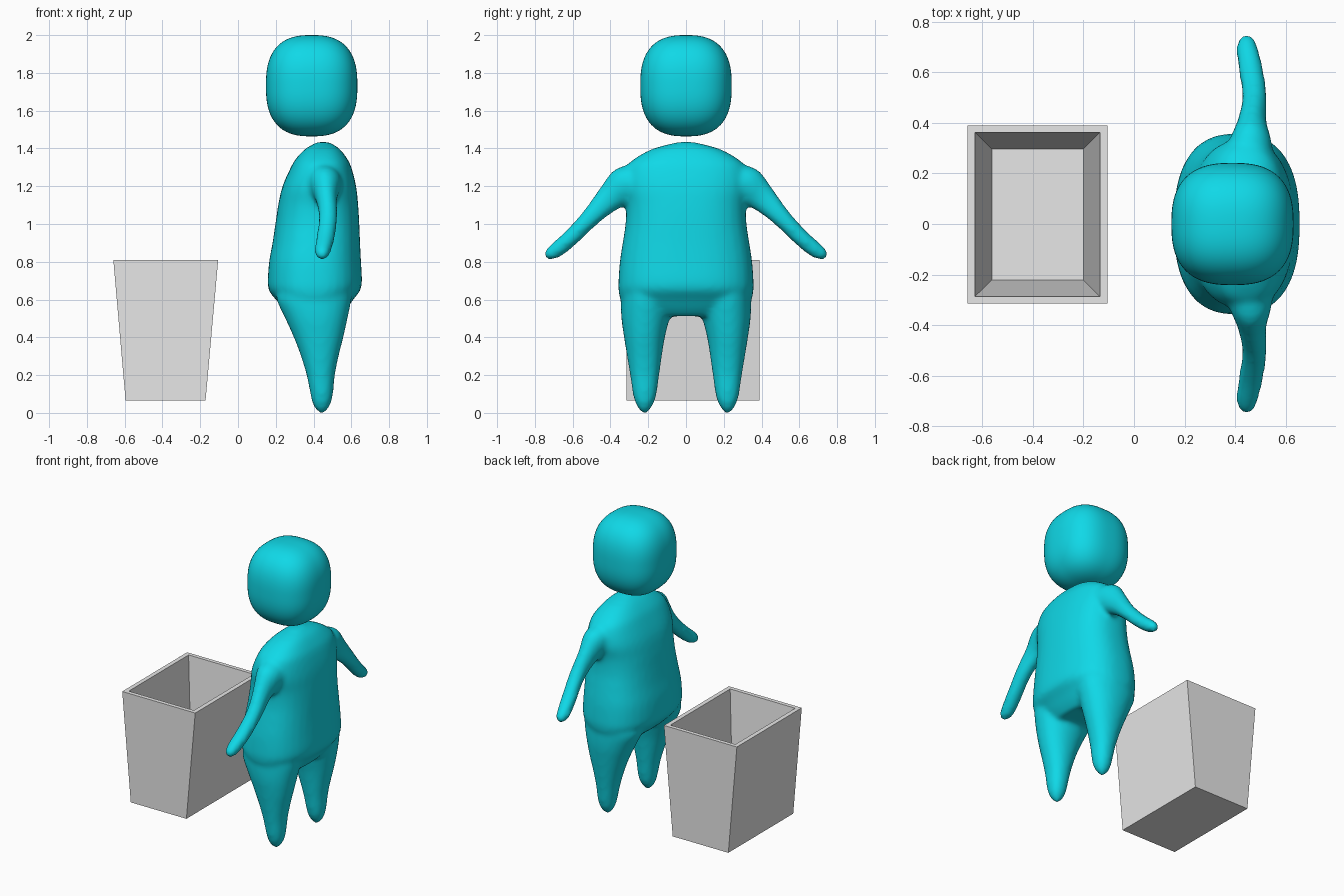
import bpy, bmesh, math
from mathutils import Vector

if "Cube" in bpy.data.objects:
    bpy.data.objects.remove(bpy.data.objects["Cube"])


def material(name, rgb):
    m = bpy.data.materials.new(name)
    m.diffuse_color = (*rgb, 1)
    m.use_nodes = True
    m.node_tree.nodes["Principled BSDF"].inputs["Base Color"].default_value = m.diffuse_color
    return m


teal = material("teal", (0.005, 0.69, 0.80))
grey = material("light grey", (0.8, 0.8, 0.8))


def finish(bm, name, mat):
    bmesh.ops.recalc_face_normals(bm, faces=bm.faces)
    me = bpy.data.meshes.new(name)
    bm.to_mesh(me)
    bm.free()
    me.materials.append(mat)
    ob = bpy.data.objects.new(name, me)
    bpy.context.collection.objects.link(ob)
    return ob


def smooth_rows(rows, steps=5):
    """Catmull-Rom interpolation through rows of ring parameters."""
    out = []
    for i in range(len(rows) - 1):
        a, b = rows[max(i - 1, 0)], rows[i]
        c, d = rows[i + 1], rows[min(i + 2, len(rows) - 1)]
        for s in range(steps):
            t = s / steps
            out.append([q + 0.5 * t * (r - p + t * (2 * p - 5 * q + 4 * r - s_ + t * (3 * (q - r) + s_ - p)))
                        for p, q, r, s_ in zip(a, b, c, d)])
    return out + [list(rows[-1])]


def loft(bm, rows, v_axis, power, n=40):
    """Rows are (x, y, z, half size along x, half size along v_axis)."""
    rings = []
    for x, y, z, ru, rv in smooth_rows(rows):
        ring = []
        for k in range(n):
            a = 2 * math.pi * k / n
            c, s = math.cos(a), math.sin(a)
            f = (abs(c) ** power + abs(s) ** power) ** (-1 / power)
            ring.append(bm.verts.new(Vector((x + ru * c * f, y, z)) + Vector(v_axis) * (rv * s * f)))
        rings.append(ring)
    for r0, r1 in zip(rings, rings[1:]):
        for k in range(n):
            j = (k + 1) % n
            bm.faces.new((r0[k], r0[j], r1[j], r1[k]))
    bm.faces.new(rings[0])
    bm.faces.new(rings[-1])


# Body: torso, arms and legs fused into one smooth skin
body = bmesh.new()
torso = [  # z, x min, x max, half width in y
    (1.434, 0.42, 0.48, 0.04), (1.40, 0.36, 0.535, 0.17), (1.35, 0.31, 0.575, 0.265),
    (1.30, 0.28, 0.60, 0.315), (1.20, 0.236, 0.625, 0.333), (1.10, 0.213, 0.636, 0.318),
    (1.00, 0.198, 0.642, 0.32), (0.90, 0.183, 0.646, 0.335), (0.80, 0.165, 0.651, 0.35),
    (0.70, 0.158, 0.656, 0.357), (0.65, 0.163, 0.648, 0.357), (0.60, 0.20, 0.61, 0.345),
    (0.55, 0.25, 0.575, 0.30), (0.512, 0.30, 0.54, 0.23)]
loft(body, [((a + b) / 2, 0, z, (b - a) / 2, w) for z, a, b, w in torso], (0, 1, 0), 2.5)

leg = [  # z, x min, x max, inner y, outer y
    (0.66, 0.22, 0.60, 0.07, 0.34), (0.60, 0.205, 0.60, 0.07, 0.345), (0.50, 0.25, 0.58, 0.088, 0.342),
    (0.40, 0.295, 0.558, 0.112, 0.328), (0.30, 0.333, 0.533, 0.128, 0.312), (0.20, 0.363, 0.513, 0.142, 0.296),
    (0.10, 0.383, 0.503, 0.156, 0.281), (0.045, 0.396, 0.49, 0.173, 0.265),
    (0.01, 0.42, 0.468, 0.197, 0.243), (-0.003, 0.435, 0.455, 0.21, 0.23)]
arm = [  # x, y, z, half size along x, half thickness
    (0.45, 0.20, 1.25, 0.09, 0.10), (0.46, 0.30, 1.21, 0.088, 0.11), (0.467, 0.40, 1.14, 0.058, 0.076),
    (0.477, 0.50, 1.04, 0.049, 0.052), (0.465, 0.60, 0.936, 0.049, 0.045),
    (0.45, 0.68, 0.867, 0.045, 0.043), (0.446, 0.72, 0.838, 0.036, 0.034), (0.445, 0.742, 0.820, 0.014, 0.014)]
for side in (1, -1):
    loft(body, [((a + b) / 2, side * (c + d) / 2, z, (b - a) / 2, (d - c) / 2)
                for z, a, b, c, d in leg], (0, 1, 0), 2.15)
    loft(body, [(x, side * y, z, u, v) for x, y, z, u, v in arm], (0, side * 0.7071, 0.7071), 2.0)
body_ob = finish(body, "body", teal)
remesh = body_ob.modifiers.new("fuse", 'REMESH')
remesh.mode = 'VOXEL'
remesh.voxel_size = 0.014
remesh.use_smooth_shade = True
relax = body_ob.modifiers.new("relax", 'SMOOTH')
relax.factor = 0.5
relax.iterations = 10

# Head: rounded cube
head = bmesh.new()
bmesh.ops.create_cube(head, size=2)
bmesh.ops.subdivide_edges(head, edges=head.edges[:], cuts=19, use_grid_fill=True)
P = 2.6
for v in head.verts:
    c = Vector([math.tan(q * math.pi / 4) for q in v.co])
    c /= sum(abs(q) ** P for q in c) ** (1 / P)
    v.co = (0.39 + 0.242 * c.x, 0.242 * c.y, 1.732 + 0.268 * c.z)
for f in head.faces:
    f.smooth = True
finish(head, "head", teal)

# Bin: open box tapering in x, with a hollow inside
bin_bm = bmesh.new()
loops = []
for z, x0, x1, y0, y1 in [(0.065, -0.595, -0.172, -0.315, 0.39), (0.81, -0.66, -0.105, -0.315, 0.39),
                          (0.81, -0.63, -0.135, -0.287, 0.363), (0.10, -0.563, -0.20, -0.222, 0.297)]:
    loops.append([bin_bm.verts.new((x, y, z)) for x, y in ((x0, y0), (x1, y0), (x1, y1), (x0, y1))])
for a, b in zip(loops, loops[1:]):
    for k in range(4):
        j = (k + 1) % 4
        bin_bm.faces.new((a[k], a[j], b[j], b[k]))
bin_bm.faces.new(loops[0])
bin_bm.faces.new(loops[-1])
finish(bin_bm, "bin", grey)
